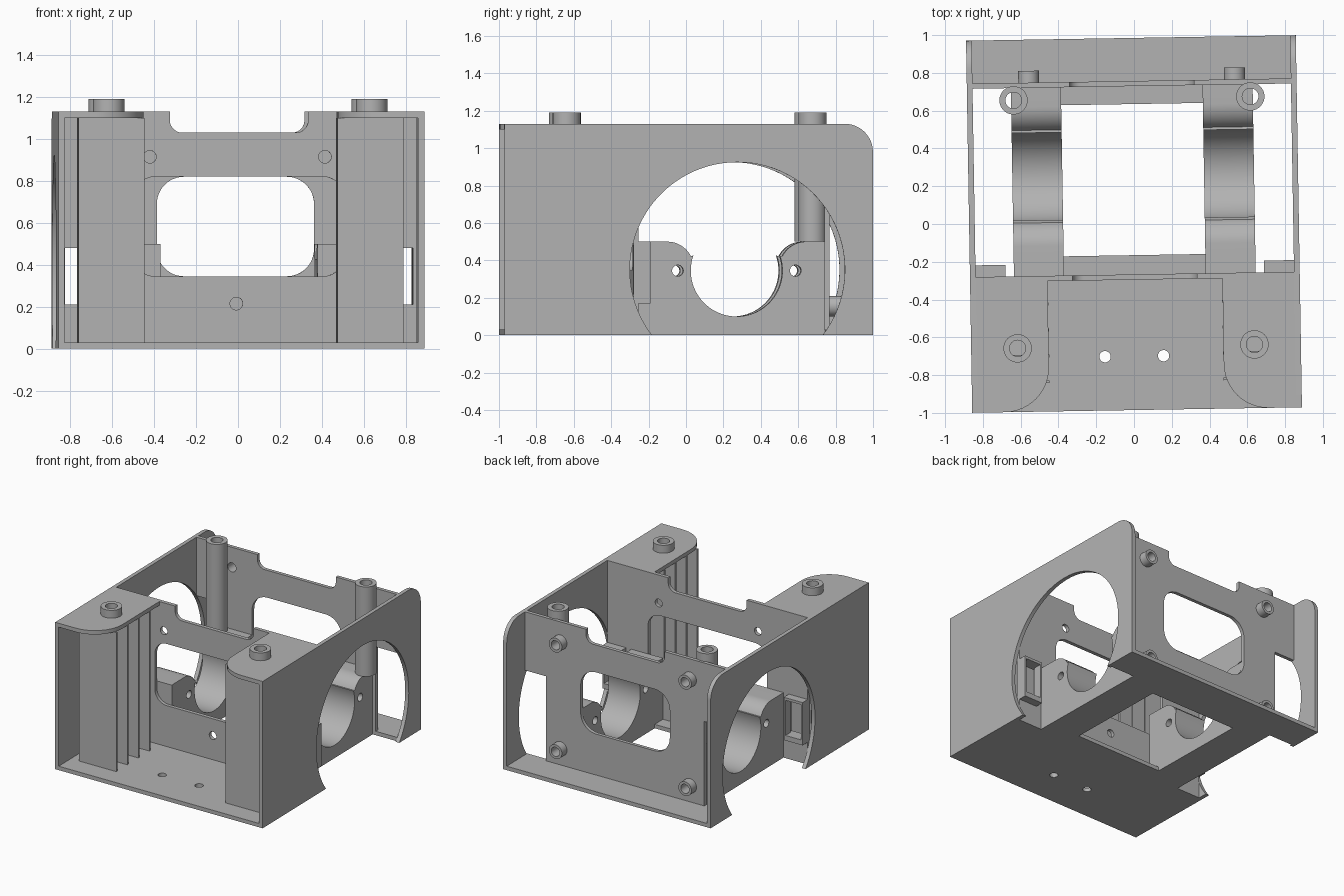
import bpy, bmesh
from math import radians, cos, sin

cube = bpy.data.objects.get("Cube")
if cube:
    bpy.data.objects.remove(cube, do_unlink=True)

grey = bpy.data.materials.new("plain_grey")
grey.use_nodes = True
COLOR = (0.45, 0.45, 0.45, 1)
grey.diffuse_color = COLOR
grey.node_tree.nodes["Principled BSDF"].inputs["Base Color"].default_value = COLOR

TURN = radians(0.95)      # the whole frame sits slightly turned
W, L, H, T = 0.873, 0.985, 1.13, 0.03
IN = W - T                # inner face of the side walls


def arc(cx, cy, r, a0, a1, n=12):
    angles = [radians(a0 + (a1 - a0) * i / n) for i in range(n + 1)]
    return [(cx + r * cos(a), cy + r * sin(a)) for a in angles]


def circle(cx, cy, r, n=32):
    return arc(cx, cy, r, 0, 360, n)[:-1]


def rect(x0, x1, y0, y1, r=0):
    if not r:
        return [(x0, y0), (x1, y0), (x1, y1), (x0, y1)]
    return (arc(x0 + r, y0 + r, r, 180, 270) + arc(x1 - r, y0 + r, r, 270, 360)
            + arc(x1 - r, y1 - r, r, 0, 90) + arc(x0 + r, y1 - r, r, 90, 180))


def flip(points, s):
    return [(s * x, y) for x, y in points]


def plate(name, axis, lo, hi, *loops):
    """Extrude an outline with holes along an axis, from lo to hi."""
    cu = bpy.data.curves.new(name, 'CURVE')
    cu.dimensions, cu.fill_mode = '2D', 'BOTH'
    cu.extrude = (hi - lo) / 2
    for loop in loops:
        sp = cu.splines.new('POLY')
        sp.points.add(len(loop) - 1)
        for p, (u, v) in zip(sp.points, loop):
            p.co = (u, v, 0, 1)
        sp.use_cyclic_u = True
    tmp = bpy.data.objects.new(name + "_outline", cu)
    me = bpy.data.meshes.new_from_object(tmp)
    bpy.data.objects.remove(tmp)
    bm = bmesh.new()
    bm.from_mesh(me)
    mid = (lo + hi) / 2
    for vert in bm.verts:
        u, v, w = vert.co
        w += mid
        vert.co = {'x': (w, u, v), 'y': (u, w, v), 'z': (u, v, w)}[axis]
    bmesh.ops.remove_doubles(bm, verts=bm.verts, dist=0.0001)
    bmesh.ops.recalc_face_normals(bm, faces=bm.faces)
    bm.to_mesh(me)
    bm.free()
    me.name = name
    me.materials.clear()
    me.materials.append(grey)
    ob = bpy.data.objects.new(name, me)
    bpy.context.collection.objects.link(ob)
    ob.rotation_euler.z = TURN
    bpy.ops.object.select_all(action='DESELECT')
    ob.select_set(True)
    bpy.context.view_layer.objects.active = ob
    bpy.ops.object.shade_smooth_by_angle(angle=radians(30))
    return ob


# Floor, narrowed beside the cradles, with a large middle opening
half_floor = [(IN, -L), (IN, -0.27), (0.64, -0.27), (0.64, 0.73), (IN, 0.73), (IN, L)]
plate("floor", 'z', 0, T, half_floor + flip(half_floor, -1)[::-1],
      rect(-0.375, 0.375, -0.165, 0.635),
      circle(-0.165, -0.7, 0.03), circle(0.145, -0.7, 0.03))

# Top edge with a rounded dip, shared by both cross walls
dip = ([(-IN, H), (-0.33, H)] + arc(-0.27, 1.09, 0.06, 180, 270)
       + arc(0.27, 1.09, 0.06, 270, 360) + [(0.33, H), (IN, H)])

# Front cross wall
plate("front_cross_wall", 'y', -0.295, -0.267, [(-IN, 0)] + dip + [(IN, 0)],
      rect(-0.5, 0.5, 0.345, 0.82, 0.1),
      rect(-0.83, -0.69, 0.21, 0.48), rect(0.69, 0.83, 0.21, 0.48),
      circle(-0.425, 0.915, 0.03), circle(0.41, 0.915, 0.03), circle(-0.013, 0.215, 0.03))

# Rear cross wall with stepped lower corners
BOSSES = [(x, z) for x in (-0.545, 0.545) for z in (0.155, 0.975)]
step = [(IN, 0.68), (0.665, 0.68), (0.665, 0)]
plate("rear_cross_wall", 'y', 0.73, 0.757, dip + step + flip(step, -1)[::-1],
      rect(-0.375, 0.375, 0.345, 0.82, 0.13),
      *[circle(x, z, 0.035) for x, z in BOSSES])
for x, z in BOSSES:
    plate("rear_boss", 'y', 0.757, 0.82, circle(x, z, 0.055), circle(x, z, 0.035))

# Side profile: rounded rear corner and a round opening that breaks the bottom edge
wall = ([(-L, 0), (-L, H)] + arc(L - 0.15, H - 0.15, 0.15, 90, 0) + [(L, 0)]
        + arc(0.26, 0.35, 0.575, -37.5, 217.5, 64))

# Cradle profile: rounded horns around a round seat
cradle = ([(-0.27, 0), (-0.27, 0.5)] + arc(-0.11, 0.36, 0.14, 90, 27)
          + arc(0.26, 0.345, 0.245, 161, 379, 48)
          + arc(0.63, 0.36, 0.14, 153, 90) + [(0.73, 0.5), (0.73, 0)])

# Top corner plate outline
corner = [(IN, -0.28), (0.463, -0.28)] + arc(0.698, -0.75, 0.235, 180, 270) + [(IN, -L)]

for s, side in ((1, "left"), (-1, "right")):
    def span(a, b):
        return sorted((s * a, s * b))

    plate(side + "_side_wall", 'x', *span(IN, W), wall)
    plate(side + "_cradle", 'x', *span(0.375, 0.64), cradle,
          circle(-0.055, 0.345, 0.03), circle(0.575, 0.345, 0.03))

    # Front corner cover with its raised ring
    ring = circle(s * 0.627, -0.648, 0.043)
    plate(side + "_top_plate", 'z', H - T, H, flip(corner, s), ring)
    plate(side + "_front_ring", 'z', H, 1.19, circle(s * 0.627, -0.648, 0.075), ring)

    # Hollow rear post
    plate(side + "_rear_post", 'z', 0.5, 1.19,
          circle(s * 0.627, 0.665, 0.075), circle(s * 0.627, 0.665, 0.043))

    # Upright fins under the corner cover
    for i in range(4):
        y = -0.835 + i * 0.137
        plate(side + "_fin", 'y', y, y + 0.015, rect(*span(0.46, 0.775), T, H - T))

    # Frame behind the small window
    plate(side + "_window_frame", 'y', -0.267, -0.205,
          rect(*span(0.685, IN), 0.17, 0.5), rect(*span(0.7, 0.83), 0.21, 0.48))
